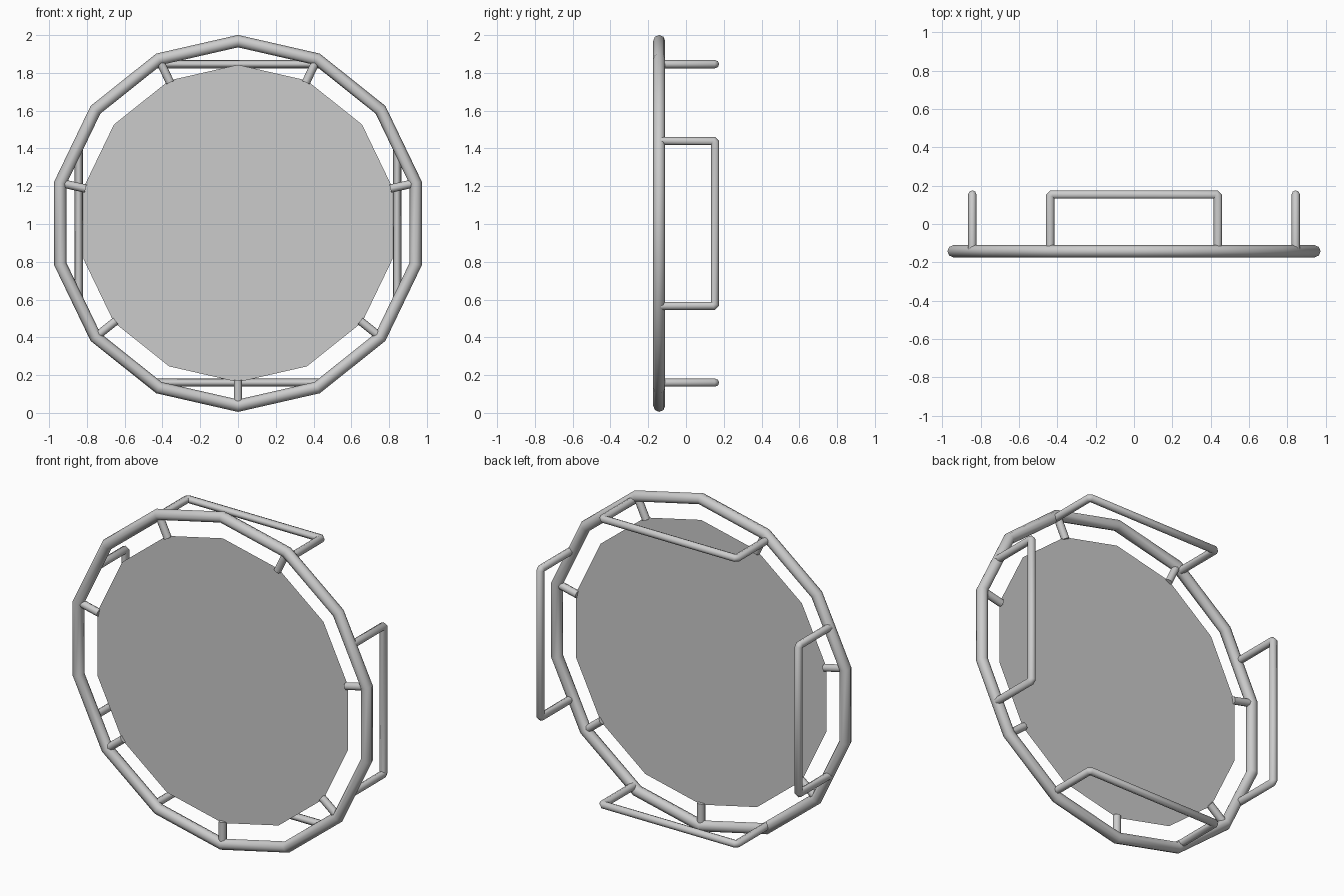
import bpy, bmesh, math
from mathutils import Vector

if "Cube" in bpy.data.objects:
    bpy.data.objects.remove(bpy.data.objects["Cube"])

CZ = 1.003      # centre height of the wheel-like frame
RING_Y = -0.142
N = 14


def finish(bm, name, smooth=True):
    bmesh.ops.recalc_face_normals(bm, faces=bm.faces)
    me = bpy.data.meshes.new(name)
    bm.to_mesh(me)
    bm.free()
    ob = bpy.data.objects.new(name, me)
    bpy.context.collection.objects.link(ob)
    if smooth:
        bpy.ops.object.select_all(action='DESELECT')
        ob.select_set(True)
        bpy.context.view_layer.objects.active = ob
        bpy.ops.object.shade_smooth_by_angle(angle=math.radians(60))
    return ob


def tube(name, pts, plane_normal, radius, closed=False, sides=8):
    """Sweep a round profile along a planar path with mitred corners."""
    pts = [Vector(p) for p in pts]
    pn = Vector(plane_normal)
    bm = bmesh.new()
    rings = []
    n = len(pts)
    for i, p in enumerate(pts):
        before = pts[i - 1] if (closed or i > 0) else None
        after = pts[(i + 1) % n] if (closed or i < n - 1) else None
        d1 = (p - before).normalized() if before is not None else (after - p).normalized()
        d2 = (after - p).normalized() if after is not None else d1
        side = pn.cross((d1 + d2).normalized())
        stretch = 1 / side.dot(pn.cross(d1))
        rings.append([bm.verts.new(
            p + side * radius * stretch * math.cos(a) + pn * radius * math.sin(a))
            for a in (2 * math.pi * k / sides for k in range(sides))])
    for i in range(n if closed else n - 1):
        a, b = rings[i], rings[(i + 1) % n]
        for k in range(sides):
            j = (k + 1) % sides
            bm.faces.new((a[k], a[j], b[j], b[k]))
    if not closed:
        bm.faces.new(rings[0])
        bm.faces.new(rings[-1])
    return finish(bm, name)


def polar(r, ang, y=RING_Y):
    return Vector((r * math.cos(ang), y, CZ + r * math.sin(ang)))


angles = [math.pi / 2 + 2 * math.pi * k / N for k in range(N)]

# Outer frame ring
tube("frame_ring", [polar(0.965, a) for a in angles], (0, 1, 0), 0.032, closed=True)

# Flat panel
bm = bmesh.new()
bm.faces.new([bm.verts.new(polar(0.84, a)) for a in angles])
finish(bm, "panel", smooth=False)

# Seven short struts joining panel and ring
for k in range(7):
    a = -math.pi / 2 + 2 * math.pi * k / 7
    tube(f"strut_{k + 1}", [polar(0.828, a), polar(0.965, a)], (0, 1, 0), 0.022)

# Four handles on the back, one per side
half, back, c = 0.437, 0.154, 0.01
for k, label in enumerate(("right", "top", "left", "bottom")):
    a = k * math.pi / 2
    out = Vector((math.cos(a), 0, math.sin(a)))
    along = Vector((-math.sin(a), 0, math.cos(a)))
    base = Vector((0, 0, CZ)) + out * 0.843
    path = [(-half, RING_Y), (-half, back - c), (-half + c, back),
            (half - c, back), (half, back - c), (half, RING_Y)]
    tube(f"handle_{label}", [base + along * u + Vector((0, y, 0)) for u, y in path],
         out, 0.0215)
